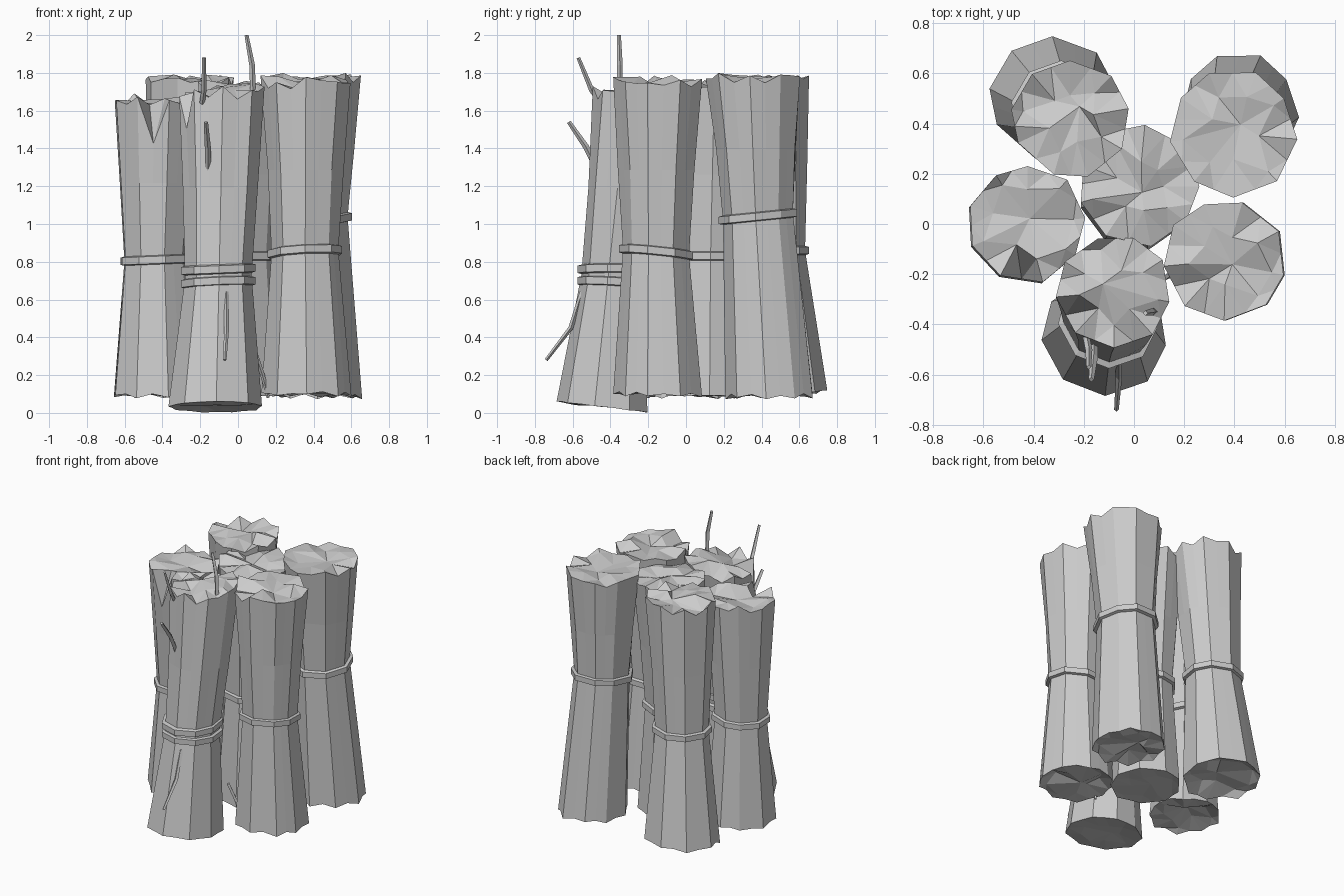
import bpy
import bmesh
import random
from math import cos, sin, pi
from mathutils import Vector

cube = bpy.data.objects.get("Cube")
if cube:
    bpy.data.objects.remove(cube, do_unlink=True)

SIDES = 9
COLS = SIDES * 2


def finish(bm, name):
    bmesh.ops.recalc_face_normals(bm, faces=bm.faces)
    mesh = bpy.data.meshes.new(name)
    bm.to_mesh(mesh)
    bm.free()
    obj = bpy.data.objects.new(name, mesh)
    bpy.context.collection.objects.link(obj)


def polygon_ring(center, radius, spokes, tilt=(0, 0)):
    """Uneven ring with an extra point in the middle of each side."""
    corners = []
    for spoke in spokes:
        x, y = radius * spoke
        corners.append(Vector(center) + Vector((x, y, x * tilt[0] + y * tilt[1])))
    points = []
    for i, p in enumerate(corners):
        points += [p, (p + corners[(i + 1) % SIDES]) / 2]
    return points


def bridge(bm, a, b):
    n = len(a)
    for i in range(n):
        j = (i + 1) % n
        bm.faces.new((a[i], a[j], b[j], b[i]))


def ragged_cap(bm, rim, center, rough, depth, rng):
    """Close an end with large crumpled triangles."""
    center = Vector(center)
    tip = bm.verts.new(center + Vector((rng.uniform(-0.05, 0.05), rng.uniform(-0.05, 0.05),
                                        depth + rng.uniform(-rough, rough))))
    inner = []
    for i in range(SIDES):
        p = center.lerp(rim[2 * i].co, rng.choice((0.4, 0.6, 0.8)))
        p.z = (p.z + center.z) / 2 + depth + rng.uniform(-rough, rough)
        inner.append(bm.verts.new(p))
    for i in range(SIDES):
        j = (i + 1) % SIDES
        a, m, b = rim[2 * i], rim[2 * i + 1], rim[2 * j]
        bm.faces.new((a, m, inner[i]))
        bm.faces.new((m, inner[j], inner[i]))
        bm.faces.new((m, b, inner[j]))
        bm.faces.new((inner[i], inner[j], tip))


def bundle(name, seed, base, waist, top, radii, base_tilt=(0, 0), top_tilt=(0, 0),
           band_tilt=(0, 0), bands=(0,), rough=0.04, base_rough=0.025, notch=None, phase=0.0):
    rng = random.Random(seed)
    spokes = []
    for i in range(SIDES):
        a = phase + 2 * pi * i / SIDES + (rng.uniform(-0.1, 0.1) if i else 0)
        spokes.append(Vector((cos(a), sin(a))) * rng.uniform(0.97, 1.03))
    wobble = [s * rng.uniform(0.97, 1.03) for s in spokes]
    base, waist, top = Vector(base), Vector(waist), Vector(top)
    rb, rw, rt = radii
    bm = bmesh.new()

    # Stalk walls from foot to rim
    foot = polygon_ring(base, rb, spokes, base_tilt)
    middle = polygon_ring(waist, rw, spokes, band_tilt)
    upper = polygon_ring(waist.lerp(top, 0.48), rw + (rt - rw) * 0.42, wobble)
    rim = polygon_ring(top, rt, spokes, top_tilt)
    for i, p in enumerate(rim):
        p.z += rng.uniform(-0.4, 0.8) * rough - (i % 2) * rough * rng.uniform(0, 1.2)
    for i, p in enumerate(foot):
        p.z += base_rough * (rng.uniform(0, 0.5) if i % 2 else rng.uniform(-0.7, 0.3))
    if notch:
        angle, drop = notch
        rim[round((angle - phase) / (2 * pi) * COLS) % COLS].z -= drop
    rings = [[bm.verts.new(p) for p in r] for r in (foot, middle, upper, rim)]
    for a, b in zip(rings, rings[1:]):
        bridge(bm, a, b)

    # Crumpled ends
    ragged_cap(bm, rings[-1], top, rough, -0.005, rng)
    ragged_cap(bm, rings[0], base, base_rough, base_rough, rng)
    finish(bm, name)

    # Tie bands around the waist
    for k, lift in enumerate(bands):
        bm = bmesh.new()
        loops = []
        for grow, dz in ((0.97, -0.026), (1.12, -0.019), (1.12, 0.019), (0.97, 0.026)):
            c = waist + Vector((0, 0, lift + dz))
            slope = (band_tilt[0], band_tilt[1] + 0.05 * k)
            loops.append([bm.verts.new(p) for p in
                          polygon_ring(c, rw * grow, spokes, slope)[::2]])
        for a, b in zip(loops, loops[1:] + loops[:1]):
            bridge(bm, a, b)
        finish(bm, f"{name}_band_{k + 1}")


def twig(name, path, radius):
    """Thin square twig following a bent path and narrowing to its tip."""
    bm = bmesh.new()
    pts = [Vector(p) for p in path]
    rings = []
    for i, p in enumerate(pts):
        d = (pts[min(i + 1, len(pts) - 1)] - pts[max(i - 1, 0)]).normalized()
        u = d.cross(Vector((1, 0, 0))).normalized()
        v = d.cross(u)
        r = radius * (0.7 if i == len(pts) - 1 else 1)
        rings.append([bm.verts.new(p + r * s) for s in (u, v, -u, -v)])
    for a, b in zip(rings, rings[1:]):
        bridge(bm, a, b)
    bm.faces.new(rings[0])
    bm.faces.new(rings[-1])
    finish(bm, name)


# Six tied bundles
bundle("back_left_bundle", 3, (-0.325, 0.50, 0.10), (-0.29, 0.455, 0.86), (-0.255, 0.42, 1.76),
       (0.252, 0.178, 0.235), base_tilt=(0, 0.06), phase=pi / 2)
bundle("back_right_bundle", 5, (0.42, 0.445, 0.09), (0.39, 0.385, 1.04), (0.395, 0.36, 1.78),
       (0.235, 0.188, 0.253), band_tilt=(0, 0.1), rough=0.025, phase=-pi / 2)
bundle("front_right_bundle", 8, (0.37, -0.145, 0.10), (0.36, -0.155, 0.85), (0.365, -0.145, 1.76),
       (0.245, 0.182, 0.245), band_tilt=(0.05, -0.1), phase=0.5)
bundle("left_bundle", 13, (-0.43, -0.005, 0.09), (-0.435, 0.0, 0.81), (-0.425, 0.0, 1.66),
       (0.235, 0.172, 0.235), band_tilt=(0.04, 0), notch=(1.5 * pi, 0.2), phase=0.1)
bundle("front_bundle", 21, (-0.115, -0.44, 0.032), (-0.10, -0.38, 0.72), (-0.08, -0.27, 1.70),
       (0.25, 0.178, 0.228), base_tilt=(0, -0.12), top_tilt=(0.12, 0),
       band_tilt=(0.04, -0.05), bands=(-0.03, 0.04), base_rough=0.004,
       notch=(1.2 * pi, 0.16), phase=-pi / 2)
bundle("centre_bundle", 34, (0.01, 0.125, 0.09), (0.01, 0.13, 0.83), (0.02, 0.15, 1.73),
       (0.23, 0.178, 0.24), rough=0.035, base_rough=0.005)

# Loose twigs poking from the bundles
twig("tall_twig", [(0.08, -0.35, 1.66), (0.075, -0.35, 1.84), (0.045, -0.355, 2.0)], 0.015)
twig("upper_twig", [(-0.19, -0.45, 1.64), (-0.18, -0.50, 1.71), (-0.18, -0.57, 1.88)], 0.014)
twig("side_twig", [(-0.16, -0.46, 1.27), (-0.16, -0.53, 1.41), (-0.17, -0.62, 1.54)], 0.016)
twig("lower_twig", [(-0.06, -0.55, 0.64), (-0.06, -0.61, 0.45), (-0.07, -0.74, 0.28)], 0.013)
twig("ground_twig", [(0.09, -0.24, 0.32), (0.13, -0.21, 0.2), (0.16, -0.20, 0.08)], 0.012)
